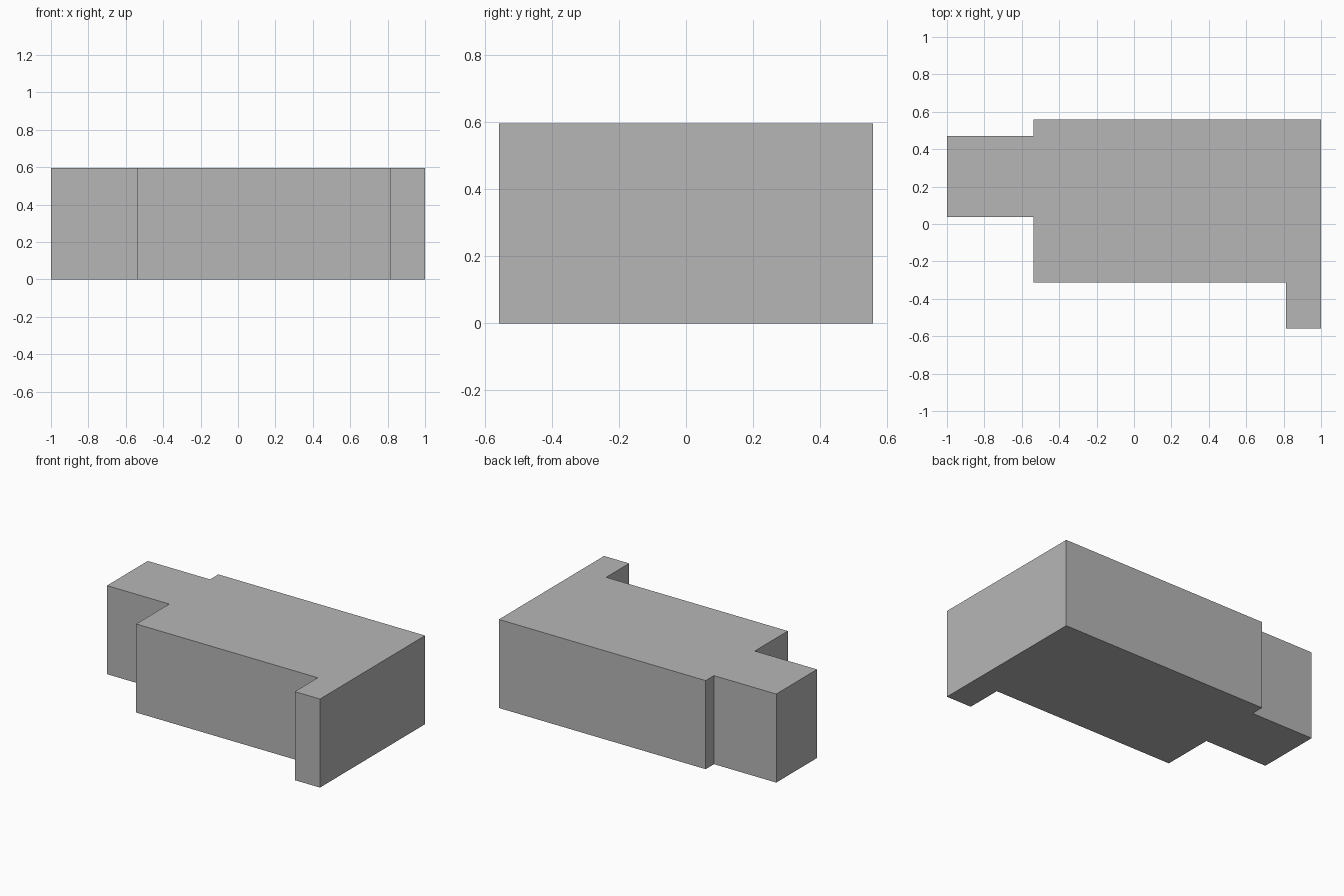
import bpy
import bmesh

cube = bpy.data.objects.get("Cube")
if cube:
    bpy.data.objects.remove(cube, do_unlink=True)

HEIGHT = 0.595

# Single plain grey
grey = bpy.data.materials.new("plain_grey")
grey.use_nodes = True
colour = (0.47, 0.47, 0.47, 1.0)
grey.diffuse_color = colour
grey.node_tree.nodes["Principled BSDF"].inputs["Base Color"].default_value = colour

# Footprint: main block, narrower wing on the right, short wall stub at front left
west, main_west, stub_west, east = -1.0, -0.537, 0.813, 1.0
back, wing_back, wing_front, main_front, stub_front = 0.558, 0.47, 0.037, -0.314, -0.558
footprint = [
    (west, wing_front), (main_west, wing_front),
    (main_west, main_front), (stub_west, main_front),
    (stub_west, stub_front), (east, stub_front),
    (east, back), (main_west, back),
    (main_west, wing_back), (west, wing_back),
]

# Extrude the footprint into one flat-roofed solid
bm = bmesh.new()
base = bm.faces.new([bm.verts.new((x, y, 0)) for x, y in footprint])
result = bmesh.ops.extrude_face_region(bm, geom=[base], use_keep_orig=True)
top = [v for v in result["geom"] if isinstance(v, bmesh.types.BMVert)]
bmesh.ops.translate(bm, vec=(0, 0, HEIGHT), verts=top)
bmesh.ops.recalc_face_normals(bm, faces=bm.faces)

mesh = bpy.data.meshes.new("building_block")
bm.to_mesh(mesh)
bm.free()
mesh.materials.append(grey)
block = bpy.data.objects.new("building_block", mesh)
bpy.context.collection.objects.link(block)
